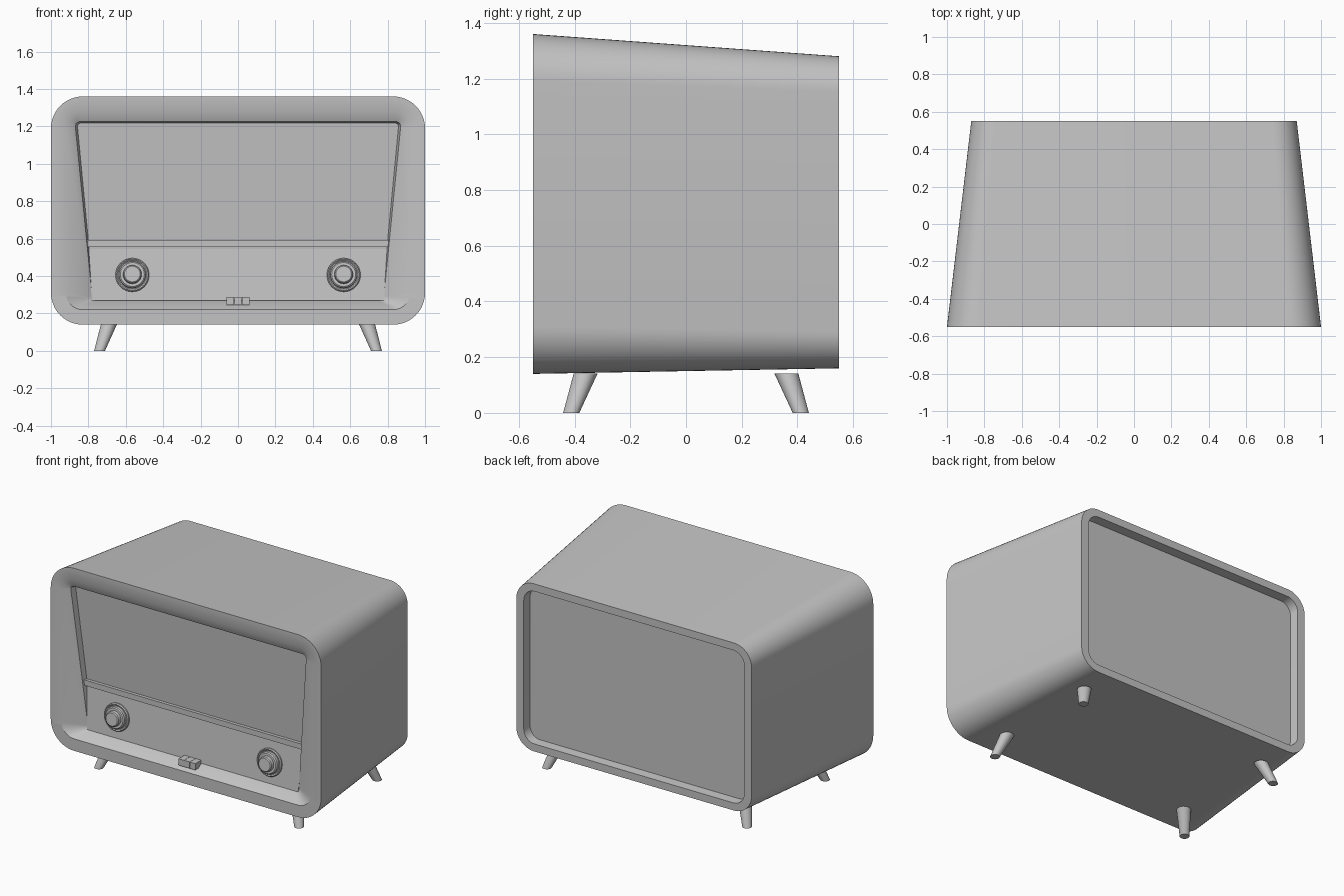
import bpy, bmesh
from math import pi, sin, cos, atan
from mathutils import Vector, Matrix

old = bpy.data.objects.get("Cube")
if old:
    bpy.data.objects.remove(old, do_unlink=True)

grey = bpy.data.materials.new("plain_grey")
grey.use_nodes = True
GREY = (0.55, 0.55, 0.55, 1)
grey.diffuse_color = GREY
grey.node_tree.nodes["Principled BSDF"].inputs["Base Color"].default_value = GREY


def finish(bm, name):
    bmesh.ops.recalc_face_normals(bm, faces=bm.faces)
    me = bpy.data.meshes.new(name)
    bm.to_mesh(me)
    bm.free()
    me.materials.append(grey)
    ob = bpy.data.objects.new(name, me)
    bpy.context.collection.objects.link(ob)
    bpy.ops.object.select_all(action='DESELECT')
    ob.select_set(True)
    bpy.context.view_layer.objects.active = ob
    bpy.ops.object.shade_smooth_by_angle(angle=pi / 6)
    return ob


def loft(name, rings):
    """Skin a list of closed rings and cap both ends."""
    bm = bmesh.new()
    loops = [[bm.verts.new(p) for p in ring] for ring in rings]
    n = len(loops[0])
    for a, b in zip(loops, loops[1:]):
        for i in range(n):
            j = (i + 1) % n
            bm.faces.new((a[i], a[j], b[j], b[i]))
    bm.faces.new(loops[0])
    bm.faces.new(loops[-1])
    return finish(bm, name)


def rounded(top, bottom, z0, z1, r, depth, steps=12):
    """Rounded trapezoid outline; depth gives y from z."""
    pts = []
    corners = ((top, z1, 1, 1), (-top, z1, -1, 1), (-bottom, z0, -1, -1), (bottom, z0, 1, -1))
    for k, (x, z, sx, sz) in enumerate(corners):
        for i in range(steps + 1):
            a = pi / 2 * (k + i / steps)
            px, pz = x - sx * r + r * cos(a), z - sz * r + r * sin(a)
            pts.append((px, depth(pz), pz))
    return pts


def slab(name, top, bottom, z0, z1, front0, front1, thick):
    """Flat plate with tapered ends and a tilted front."""
    outline = [(-bottom, front0, z0), (bottom, front0, z0), (top, front1, z1), (-top, front1, z1)]
    return loft(name, [outline, [(x, y + thick, z) for x, y, z in outline]])


def lip(z):
    return -0.525 + (1.22 - z) * 0.058


# Cabinet: recessed back, tapering shell, front rim and sloped bezel
loft("cabinet", [
    rounded(0.81, 0.81, 0.215, 1.225, 0.075, lambda z: 0.49),
    rounded(0.815, 0.815, 0.21, 1.23, 0.08, lambda z: 0.55),
    rounded(0.87, 0.87, 0.16, 1.28, 0.13, lambda z: 0.55),
    rounded(1.0, 1.0, 0.14, 1.36, 0.17, lambda z: -0.55),
    rounded(0.92, 0.92, 0.22, 1.28, 0.09, lambda z: -0.55),
    rounded(0.87, 0.78, 0.268, 1.225, 0.025, lip),
    rounded(0.858, 0.772, 0.275, 1.218, 0.02, lambda z: lip(z) + 0.035),
])

# Control panel and the trim bar above it
slab("control_panel", 0.806, 0.78, 0.268, 0.545, -0.48, -0.455, 0.06)
slab("trim_bar", 0.81, 0.806, 0.555, 0.592, -0.475, -0.475, 0.05)

# Knobs: stepped dials turned around an axis square to the panel
TILT = atan(0.025 / 0.277)
PROFILE = ((0.09, -0.01), (0.09, 0.01), (0.084, 0.016), (0.077, 0.01), (0.072, 0.01),
           (0.071, 0.028), (0.064, 0.034), (0.05, 0.034), (0.048, 0.056), (0.042, 0.062))
for side, x in (("right", -0.565), ("left", 0.565)):
    spin = Matrix.Translation((x, -0.467, 0.405)) @ Matrix.Rotation(pi / 2 - TILT, 4, 'X')
    rings = [[spin @ Vector((r * cos(2 * pi * i / 40), r * sin(2 * pi * i / 40), d))
              for i in range(40)] for r, d in PROFILE]
    loft(side + "_knob", rings)

# Three small keys on the sill
for i, place in enumerate(("right", "middle", "left")):
    x = (i - 1) * 0.042
    z0, z1 = 0.245, 0.288
    loft(place + "_key", [[(x + sx * 0.02, y, z) for sx, y in
                           ((-1, -0.54), (1, -0.54), (1, -0.465), (-1, -0.465))]
                          for z in (z0, z1)])

# Splayed tapered legs
for sx, side in ((-1, "right"), (1, "left")):
    for sy, end in ((-1, "front"), (1, "back")):
        rings = []
        for x, y, z, r in ((0.74, 0.412, 0, 0.029), (0.69, 0.36, 0.142, 0.043)):
            rings.append([(sx * x + r * cos(2 * pi * i / 32), sy * y + r * sin(2 * pi * i / 32), z)
                          for i in range(32)])
        loft(end + "_" + side + "_leg", rings)
